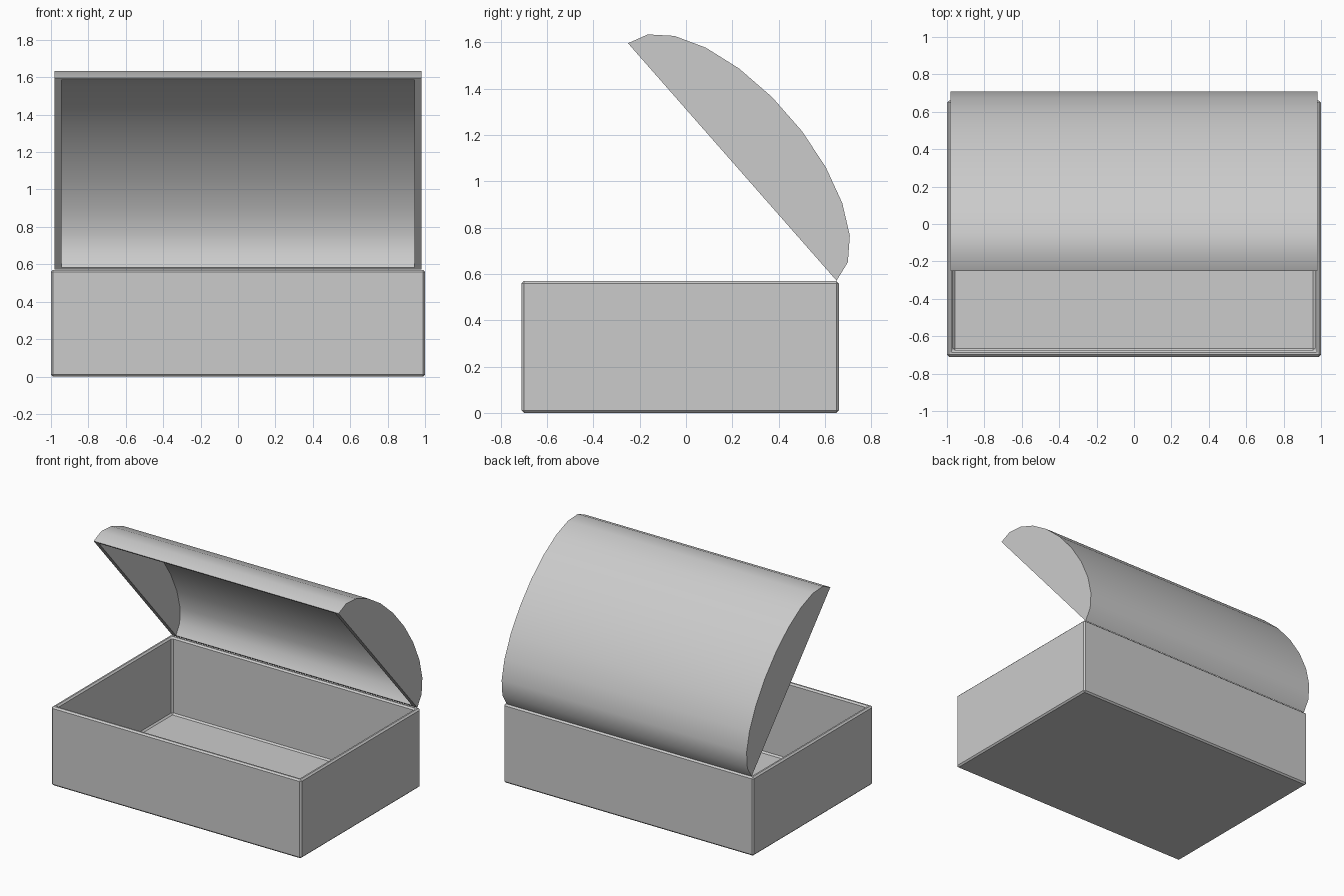
import bpy, bmesh
from math import sin, cos, pi, radians

if "Cube" in bpy.data.objects:
    bpy.data.objects.remove(bpy.data.objects["Cube"])


def finish(bm, name):
    bmesh.ops.recalc_face_normals(bm, faces=bm.faces)
    mesh = bpy.data.meshes.new(name)
    bm.to_mesh(mesh)
    bm.free()
    obj = bpy.data.objects.new(name, mesh)
    bpy.context.collection.objects.link(obj)
    return obj


# Chest body: a block hollowed out down to a thin floor, edges chamfered
WALL, FLOOR, HEIGHT = 0.047, 0.014, 0.57
bm = bmesh.new()
bmesh.ops.create_cube(bm, size=1)
bmesh.ops.scale(bm, vec=(2.0, 1.37, HEIGHT), verts=bm.verts)
bmesh.ops.translate(bm, vec=(0, -0.025, HEIGHT / 2), verts=bm.verts)
bm.normal_update()
top = max(bm.faces, key=lambda f: f.calc_center_median().z)
bmesh.ops.inset_region(bm, faces=[top], thickness=WALL)
out = bmesh.ops.extrude_face_region(bm, geom=[top])
moved = [v for v in out["geom"] if isinstance(v, bmesh.types.BMVert)]
bmesh.ops.translate(bm, vec=(0, 0, FLOOR - HEIGHT), verts=moved)
if top.is_valid:
    bmesh.ops.delete(bm, geom=[top], context='FACES_ONLY')
body = finish(bm, "chest_body")
bevel = body.modifiers.new("edge_chamfer", 'BEVEL')
bevel.width = 0.011
bevel.segments = 1

# Lid: hollow half-elliptic barrel, hinged on the rear edge
SEG, HALF = 11, 0.682
bm = bmesh.new()


def half_barrel(a, b, hx):
    """Half cylinder with end caps, open below; returns its two end arcs."""
    arcs = []
    for x in (-hx, hx):
        arc = [bm.verts.new((x, -HALF + a * cos(pi * k / SEG), b * sin(pi * k / SEG)))
               for k in range(SEG + 1)]
        bm.faces.new(arc)
        arcs.append(arc)
    left, right = arcs
    for k in range(SEG):
        bm.faces.new((left[k], left[k + 1], right[k + 1], right[k]))
    return [left[0], left[-1], right[-1], right[0]]


outer = half_barrel(HALF, 0.317, 0.98)
inner = half_barrel(0.667, 0.288, 0.945)
# Rim joining outer and inner shells
for i in range(4):
    j = (i + 1) % 4
    bm.faces.new((outer[i], outer[j], inner[j], inner[i]))
lid = finish(bm, "lid")
lid.location = (0, 0.65, 0.571)
lid.rotation_euler.x = -radians(48.7)

bpy.ops.object.select_all(action='DESELECT')
lid.select_set(True)
bpy.context.view_layer.objects.active = lid
bpy.ops.object.shade_smooth_by_angle(angle=radians(40))
